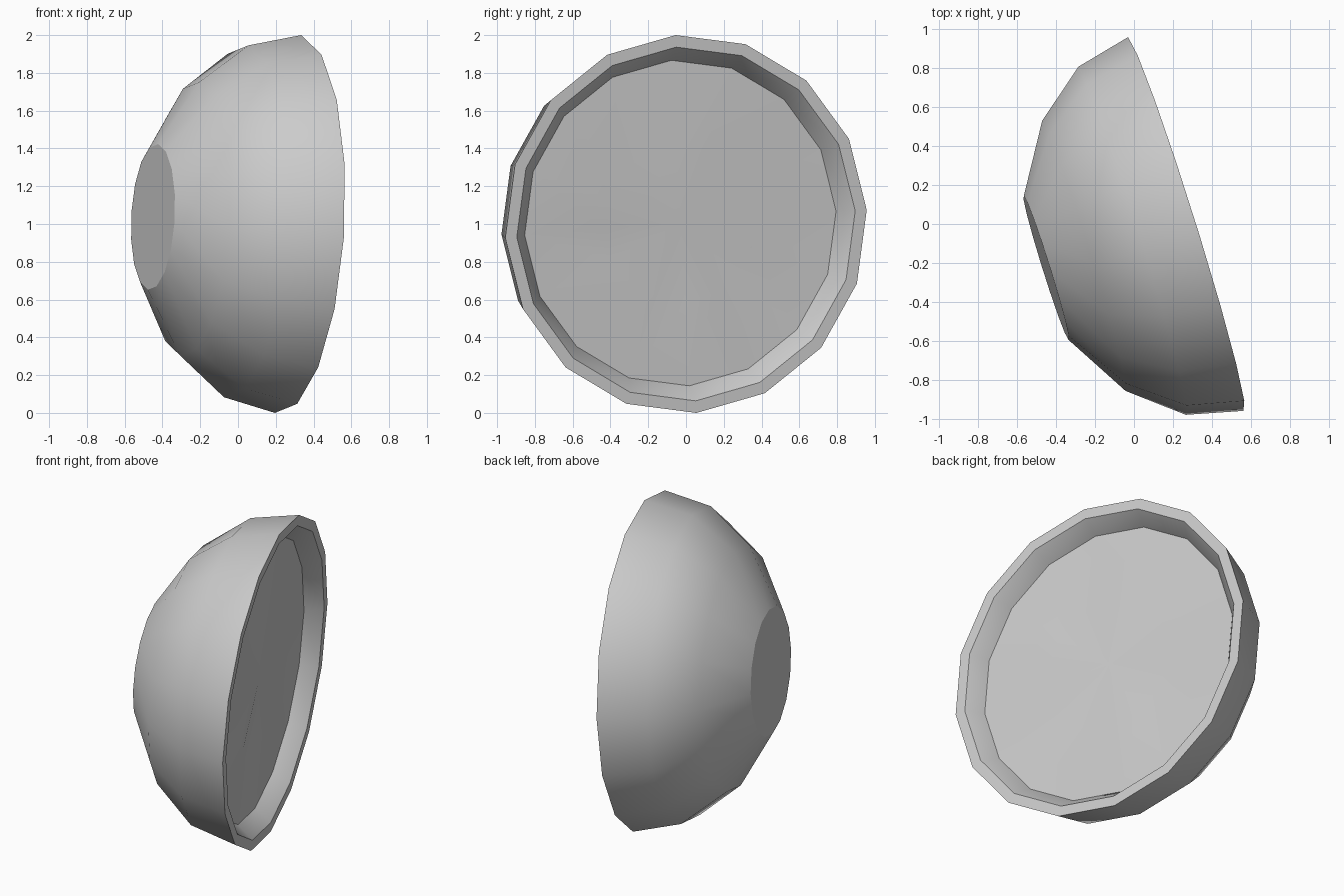
import bpy, bmesh, math, random
from mathutils import Vector, Matrix

if "Cube" in bpy.data.objects:
    bpy.data.objects.remove(bpy.data.objects["Cube"])

SIDES = 16
random.seed(4)

# Tilted frame: bowl axis points out of the opening, a rim vertex lies along "up"
axis = Vector((0.953, 0.298, -0.05)).normalized()
up = Vector((0.07, -0.055, 1.0))
up = (up - axis * up.dot(axis)).normalized()
side = axis.cross(up)
frame = Matrix((up, side, axis)).transposed().to_4x4()
frame.translation = Vector((0.265, 0.0, 1.0))


def ring(bm, r, h, wobble=0.0):
    return [bm.verts.new((r * math.cos(2 * math.pi * i / SIDES),
                          r * math.sin(2 * math.pi * i / SIDES),
                          h + random.uniform(-wobble, wobble)))
            for i in range(SIDES)]


def bridge(bm, a, b):
    for i in range(SIDES):
        j = (i + 1) % SIDES
        bm.faces.new((a[i], a[j], b[j], b[i]))


def finish(name, bm):
    bmesh.ops.transform(bm, matrix=frame, verts=bm.verts)
    mesh = bpy.data.meshes.new(name)
    bm.to_mesh(mesh)
    bm.free()
    ob = bpy.data.objects.new(name, mesh)
    bpy.context.collection.objects.link(ob)
    bpy.ops.object.select_all(action='DESELECT')
    ob.select_set(True)
    bpy.context.view_layer.objects.active = ob
    bpy.ops.object.shade_smooth_by_angle(angle=math.radians(28))
    return ob


# Bowl: outer wall from the flat foot to the rim, then down the inside
profile = [(0.387, -0.75), (0.726, -0.547), (0.935, -0.288), (1.004, 0.0),
           (0.94, 0.0), (0.865, -0.1), (0.80, -0.29), (0.64, -0.49), (0.34, -0.67)]
bm = bmesh.new()
rings = [ring(bm, r, h) for r, h in profile]
for a, b in zip(rings, rings[1:]):
    bridge(bm, a, b)
bm.faces.new(rings[0][::-1])
bm.faces.new(rings[-1])
bmesh.ops.recalc_face_normals(bm, faces=bm.faces)
finish("bowl", bm)

# Contents: gently uneven surface just below the rim
bm = bmesh.new()
outer = ring(bm, 0.865, -0.1)
inner = ring(bm, 0.42, -0.1, 0.012)
bridge(bm, outer, inner)
centre = bm.verts.new((0, 0, -0.1))
for i in range(SIDES):
    bm.faces.new((inner[i], inner[(i + 1) % SIDES], centre))
finish("bowl_contents", bm)
